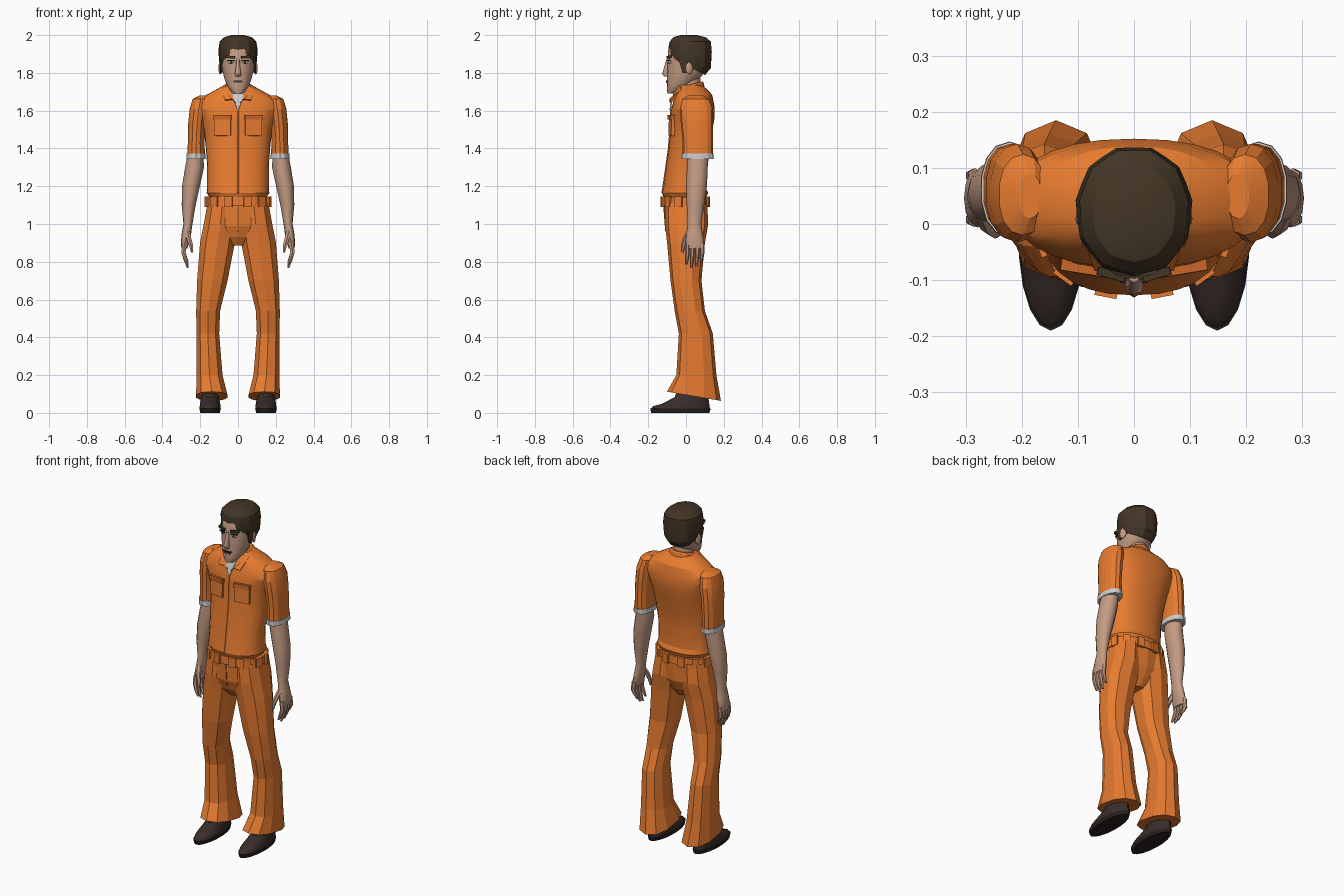
import bpy, bmesh, math
from mathutils import Matrix, Vector


def material(name, rgb):
    m = bpy.data.materials.new(name)
    m.diffuse_color = (*rgb, 1)
    return m


ORANGE = material("orange_cloth", (0.80, 0.20, 0.03))
SEAM = material("seam_cloth", (0.58, 0.13, 0.02))
SKIN = material("skin", (0.55, 0.33, 0.23))
HAIR = material("hair_brown", (0.055, 0.036, 0.018))
SHOE = material("shoe_leather", (0.04, 0.026, 0.022))
WHITE = material("white_cloth", (0.75, 0.75, 0.73))
DARK = material("dark", (0.02, 0.015, 0.012))
LIP = material("lip", (0.25, 0.11, 0.08))


def finish(bm, name, mat, mirror=False, smooth=0):
    bmesh.ops.recalc_face_normals(bm, faces=bm.faces)
    me = bpy.data.meshes.new(name)
    bm.to_mesh(me)
    bm.free()
    me.materials.append(mat)
    if smooth:
        me.shade_smooth()
        me.set_sharp_from_angle(angle=math.radians(smooth))
    ob = bpy.data.objects.new(name, me)
    bpy.context.collection.objects.link(ob)
    if mirror:
        ob.modifiers.new("mirror", 'MIRROR').use_mirror_merge = False
    return ob


def loft(name, rings, mat, n=12, power=2.0, mirror=False, smooth=0, ridge=0.0):
    """Skin through rings (cx, cy, z, rx, ry, tilt); tilt raises z toward +y."""
    bm = bmesh.new()
    loops = []
    for r in rings:
        cx, cy, z, rx, ry = r[:5]
        tilt = r[5] if len(r) > 5 else 0
        loop = []
        for i in range(n):
            a = math.tau * i / n - math.pi / 2
            c, s = math.cos(a), math.sin(a)
            k = 1 - ridge * (i % 2)
            dx = math.copysign(abs(c) ** (2 / power), c) * rx * k
            dy = math.copysign(abs(s) ** (2 / power), s) * ry * k
            loop.append(bm.verts.new((cx + dx, cy + dy, z + tilt * dy)))
        loops.append(loop)
    for a, b in zip(loops, loops[1:]):
        for i in range(n):
            j = (i + 1) % n
            bm.faces.new((a[i], a[j], b[j], b[i]))
    bm.faces.new(loops[0])
    bm.faces.new(loops[-1])
    return finish(bm, name, mat, mirror, smooth)


def box(name, loc, size, mat, rot=(0, 0, 0), mirror=False):
    bm = bmesh.new()
    bmesh.ops.create_cube(bm, size=1)
    m = Matrix.Translation(loc)
    for ang, ax in zip(rot, "XYZ"):
        m = m @ Matrix.Rotation(ang, 4, ax)
    bm.transform(m @ Matrix.Diagonal((*size, 1)))
    return finish(bm, name, mat, mirror)


def ball(name, loc, size, mat, mirror=False, rot=0):
    bm = bmesh.new()
    bmesh.ops.create_uvsphere(bm, u_segments=12, v_segments=8, radius=1)
    bm.transform(Matrix.Translation(loc) @ Matrix.Rotation(rot, 4, 'Z') @ Matrix.Diagonal((*size, 1)))
    return finish(bm, name, mat, mirror, 40)


def panel(name, pts, mat, mirror=False, thick=0.008):
    bm = bmesh.new()
    bm.faces.new([bm.verts.new(p) for p in pts])
    ob = finish(bm, name, mat, mirror)
    s = ob.modifiers.new("thickness", 'SOLIDIFY')
    s.thickness, s.offset = thick, 0
    return ob


# Shirt body
shirt = [(0, -.005, 1.14, .150, .112), (0, -.005, 1.165, .166, .122), (0, -.008, 1.19, .163, .114),
         (0, -.002, 1.30, .163, .104), (0, .012, 1.40, .170, .104), (0, .028, 1.50, .180, .112),
         (0, .034, 1.56, .200, .117), (0, .037, 1.61, .222, .115), (0, .040, 1.65, .215, .106),
         (0, .040, 1.685, .165, .098), (0, .032, 1.712, .115, .080), (0, .025, 1.735, .075, .062)]
loft("shirt_body", shirt, ORANGE, n=28, power=2.3, smooth=18)
loft("shirt_placket", [(0, r[1] - r[4], r[2], .007, .004) for r in shirt[1:8]], SEAM, n=4)

# Sleeves and white cuffs
loft("sleeve", [(.185, .050, 1.680, .020, .040), (.198, .052, 1.662, .043, .072), (.208, .055, 1.61, .049, .088),
                (.217, .058, 1.53, .048, .085), (.221, .062, 1.44, .045, .080), (.222, .062, 1.36, .048, .081)],
     ORANGE, n=14, power=2.2, mirror=True, smooth=18)
loft("sleeve_cuff", [(.222, .062, 1.372, .051, .084), (.222, .062, 1.344, .052, .085)],
     WHITE, n=14, power=2.2, mirror=True)

# Collar, undershirt and chest pockets
loft("collar_stand", [(0, .022, 1.70, .092, .078, .2), (0, .022, 1.728, .080, .072, .25),
                      (0, .022, 1.738, .066, .066, .25)], ORANGE, n=16)
panel("collar_flap", [(.048, -.038, 1.735), (.010, -.083, 1.640), (.030, -.086, 1.66), (.070, -.080, 1.655),
                      (.088, -.020, 1.715)], ORANGE, mirror=True)
panel("undershirt", [(0, -.084, 1.60), (.022, -.076, 1.655), (.038, -.052, 1.715),
                     (-.038, -.052, 1.715), (-.022, -.076, 1.655)], WHITE)
box("chest_pocket", (.082, -.074, 1.517), (.09, .022, .10), ORANGE, (-.03, 0, .16), True)
box("pocket_flap", (.082, -.077, 1.565), (.096, .026, .025), SEAM, (-.03, 0, .16), True)

# Belt with loops
loft("belt", [(0, -.003, 1.095, .170, .124), (0, -.003, 1.142, .168, .122)], ORANGE, n=24, power=2.2)
for k in range(12):
    a = math.tau * (k + .5) / 12
    c, s = math.cos(a), math.sin(a)
    p = (math.copysign(abs(c) ** .91, c) * .170, -.003 + math.copysign(abs(s) ** .91, s) * .124, 1.117)
    box("belt_loop", p, (.040, .014, .056), ORANGE,
        (0, 0, math.atan2(s / .124, c / .170) + math.pi / 2))

# Flared trousers
loft("trouser_seat", [(0, 0, 1.13, .155, .114), (0, 0, 1.08, .165, .115), (0, 0, .99, .158, .112),
                      (0, -.003, .93, .11, .088), (0, -.003, .885, .035, .06)], ORANGE, n=16, power=2.2)
loft("trouser_leg", [(.083, 0, 1.11, .082, .112), (.093, .003, 1.0, .092, .115), (.109, 0, .90, .096, .100),
                     (.136, .0, .70, .084, .082), (.158, .020, .54, .066, .080), (.160, .052, .42, .063, .090),
                     (.151, .055, .20, .072, .106), (.139, .042, .088, .086, .143, -.17)],
     ORANGE, n=10, power=2.4, mirror=True)
panel("fly_seam", [(-.005, -.116, 1.09), (.005, -.116, 1.09), (.005, -.106, .96), (-.005, -.106, .96)], SEAM)

# Shoes
loft("shoe_sole", [(.148, -.03, 0, .052, .154), (.148, -.03, .022, .058, .160)], DARK, n=18, mirror=True)
loft("shoe_upper", [(.148, -.03, .020, .056, .157), (.148, -.026, .045, .055, .148, .06),
                    (.148, -.005, .075, .048, .120, .22), (.148, .025, .105, .042, .085, .25),
                    (.148, .035, .16, .038, .070)], SHOE, n=18, mirror=True, smooth=40)

# Bare arms and hands
loft("arm", [(.224, .064, 1.38, .040, .058), (.230, .060, 1.30, .050, .055), (.249, .056, 1.20, .047, .055),
             (.261, .050, 1.10, .037, .046), (.265, .045, 1.00, .024, .036), (.273, .045, .95, .025, .043),
             (.281, .046, .90, .022, .050), (.284, .046, .87, .015, .046)],
     SKIN, n=12, mirror=True, smooth=50)
for k in range(4):
    y, tip = .008 + k * .026, (.785, .768, .775, .80)[k]
    loft("finger", [(.283, y, .90, .014, .013), (.288, y, .85, .013, .012),
                    (.279, y - .003, (.85 + tip) / 2, .011, .011), (.266, y - .006, tip, .006, .006)],
         SKIN, n=6, mirror=True, smooth=50)
loft("thumb", [(.270, .020, .965, .015, .016), (.260, -.002, .925, .015, .016),
               (.248, -.014, .885, .012, .012), (.244, -.018, .85, .006, .007)],
     SKIN, n=6, mirror=True, smooth=50)

# Neck, head and ears
loft("neck", [(0, .025, 1.64, .062, .066), (0, .018, 1.72, .054, .060), (0, .012, 1.80, .054, .062)],
     SKIN, n=14, smooth=50)
loft("head", [(0, -.068, 1.692, .026, .030), (0, -.055, 1.708, .042, .047), (0, -.034, 1.735, .060, .067, .08),
              (0, -.015, 1.77, .073, .086), (0, .003, 1.81, .083, .103), (0, .010, 1.86, .089, .108),
              (0, .015, 1.92, .088, .110), (0, .015, 1.965, .070, .085)],
     SKIN, n=18, power=2.1, smooth=50)
ball("ear", (.094, .018, 1.825), (.008, .020, .033), SKIN, True, .35)

# Hair cap with combed ridges
loft("hair", [(0, .006, 1.836, .092, .098, -.5), (0, .020, 1.868, .101, .115, -.38),
              (0, .024, 1.925, .105, .116, -.12), (0, .024, 1.965, .098, .111),
              (0, .020, 1.988, .075, .088), (0, .015, 2.0, .035, .045)],
     HAIR, n=22, power=2.1, smooth=25, ridge=.03)
panel("sideburn", [(.088, -.040, 1.875), (.090, .005, 1.875), (.090, .002, 1.80), (.087, -.018, 1.80)], HAIR, True)

# Face
loft("nose", [(0, -.096, 1.872, .009, .008), (0, -.104, 1.83, .011, .012), (0, -.108, 1.795, .017, .018),
              (0, -.102, 1.780, .014, .012)], SKIN, n=8, mirror=False, smooth=50)
ball("eye", (.037, -.087, 1.856), (.016, .008, .008), WHITE, True, .2)
ball("pupil", (.036, -.093, 1.856), (.007, .004, .007), DARK, True)
box("upper_lid", (.038, -.091, 1.866), (.038, .010, .006), DARK, (0, 0, .25), True)
box("eyebrow", (.041, -.090, 1.884), (.050, .014, .013), HAIR, (0, -.08, .28), True)
box("mouth", (0, -.100, 1.758), (.050, .010, .006), DARK)
box("lower_lip", (0, -.101, 1.750), (.036, .010, .008), LIP)
